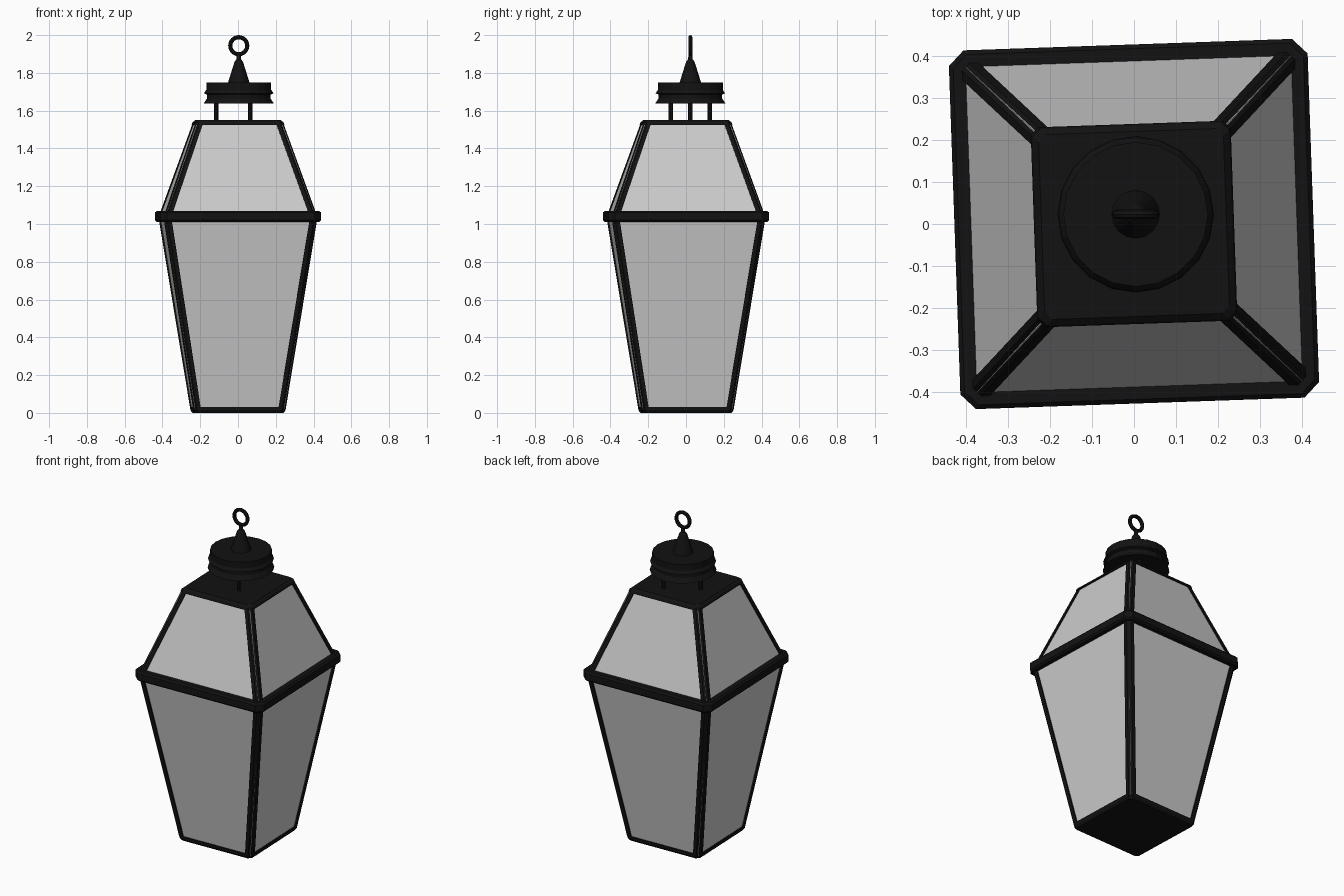
import bpy, bmesh, math

if "Cube" in bpy.data.objects:
    bpy.data.objects.remove(bpy.data.objects["Cube"])

TWIST = math.radians(2)      # the lantern body is turned slightly
AX, AY = 0.004, 0.023        # axis of the cap and finial

black = bpy.data.materials.new("black_metal")
black.diffuse_color = (0.006, 0.006, 0.006, 1)
black.use_nodes = True
black.node_tree.nodes["Principled BSDF"].inputs["Base Color"].default_value = black.diffuse_color


def finish(name, bm, mat=black, twist=TWIST):
    bmesh.ops.recalc_face_normals(bm, faces=bm.faces[:])
    me = bpy.data.meshes.new(name)
    bm.to_mesh(me)
    bm.free()
    ob = bpy.data.objects.new(name, me)
    bpy.context.collection.objects.link(ob)
    ob.rotation_euler.z = twist
    if mat:
        me.materials.append(mat)
    return ob


def bridge(bm, a, b):
    n = len(a)
    for i in range(n):
        bm.faces.new((a[i], a[(i + 1) % n], b[(i + 1) % n], b[i]))


def square(h, c):
    """Square of half size h with corners cut by c."""
    pts = []
    for k in range(4):
        ca, sa = round(math.cos(k * math.pi / 2)), round(math.sin(k * math.pi / 2))
        for x, y in ((h, h - c), (h - c, h)) if c else ((h, h),):
            pts.append((x * ca - y * sa, x * sa + y * ca))
    return pts


def loft(name, rows, caps=True, loop=False, mat=black):
    """Stack square sections given as (half size, corner cut, z)."""
    bm = bmesh.new()
    rings = [[bm.verts.new((x, y, z)) for x, y in square(h, c)] for h, c, z in rows]
    for a, b in zip(rings, rings[1:] + rings[:1] if loop else rings[1:]):
        bridge(bm, a, b)
    if caps:
        bm.faces.new(rings[0])
        bm.faces.new(rings[-1])
    return finish(name, bm, mat)


def corner_bars(name, h0, z0, h1, z1, w=0.04, c=0.018):
    bm = bmesh.new()
    for k in range(4):
        ca, sa = round(math.cos(k * math.pi / 2)), round(math.sin(k * math.pi / 2))
        ends = []
        for h, z in ((h0, z0), (h1, z1)):
            pts = ((h - w, h), (h - w, h - w), (h, h - w), (h, h - c), (h - c, h))
            ends.append([bm.verts.new((x * ca - y * sa, x * sa + y * ca, z)) for x, y in pts])
        bridge(bm, *ends)
        bm.faces.new(ends[0])
        bm.faces.new(ends[1])
    return finish(name, bm)


def turned(name, profile, seg):
    """Closed solid of revolution from (radius, z) points."""
    bm = bmesh.new()
    rings = [[bm.verts.new((r * math.cos(2 * math.pi * i / seg), r * math.sin(2 * math.pi * i / seg), z))
              for i in range(seg)] for r, z in profile]
    for a, b in zip(rings, rings[1:]):
        bridge(bm, a, b)
    bm.faces.new(rings[0])
    bm.faces.new(rings[-1])
    ob = finish(name, bm, twist=0)
    ob.location = (AX, AY, 0)
    return ob


# Lower body: base plate, corner bars, glass
loft("base_plate", [(0.234, 0.018, 0), (0.244, 0.018, 0.014), (0.246, 0.018, 0.03)])
corner_bars("lower_corner_bars", 0.244, 0.015, 0.405, 1.02)
# Roof: corner bars, top plate, glass
corner_bars("roof_corner_bars", 0.403, 1.05, 0.234, 1.53)
loft("roof_top_plate", [(0.238, 0.018, 1.525), (0.234, 0.018, 1.538), (0.22, 0.018, 1.55)])
for name, rows in (("lower_glass", [(0.237, 0, 0.02), (0.397, 0, 1.03)]),
                   ("roof_glass", [(0.398, 0, 1.04), (0.227, 0, 1.53)])):
    glass = loft(name, rows, caps=False, mat=None)
    mod = glass.modifiers.new("thickness", 'SOLIDIFY')
    mod.thickness = 0.008

# Middle rail around the widest part
loft("middle_rail", [(0.38, 0.02, 1.01), (0.417, 0.032, 1.01), (0.427, 0.036, 1.02), (0.427, 0.036, 1.06),
                     (0.417, 0.032, 1.07), (0.38, 0.02, 1.07)], caps=False, loop=True)

# Three posts carrying the cap
for i in range(3):
    a = math.pi + i * math.tau / 3
    bpy.ops.mesh.primitive_cylinder_add(vertices=8, radius=0.012, depth=0.12,
        location=(AX + 0.12 * math.cos(a), AY + 0.12 * math.sin(a), 1.595))
    bpy.context.object.name = f"cap_post_{i + 1}"
    bpy.context.object.data.materials.append(black)

# Vented cap with two flared rims, and the cone finial
turned("cap", [(0.17, 1.638), (0.186, 1.638), (0.168, 1.665), (0.168, 1.685), (0.184, 1.692),
               (0.172, 1.71), (0.172, 1.748)], 20)
turned("finial", [(0.058, 1.745), (0.022, 1.86), (0.012, 1.872), (0.01, 1.9)], 16)

# Hanging ring
bpy.ops.mesh.primitive_torus_add(major_segments=24, minor_segments=8, major_radius=0.045,
    minor_radius=0.011, location=(AX, AY, 1.944), rotation=(math.pi / 2, 0, 0))
bpy.context.object.name = "hanging_ring"
bpy.context.object.data.materials.append(black)
